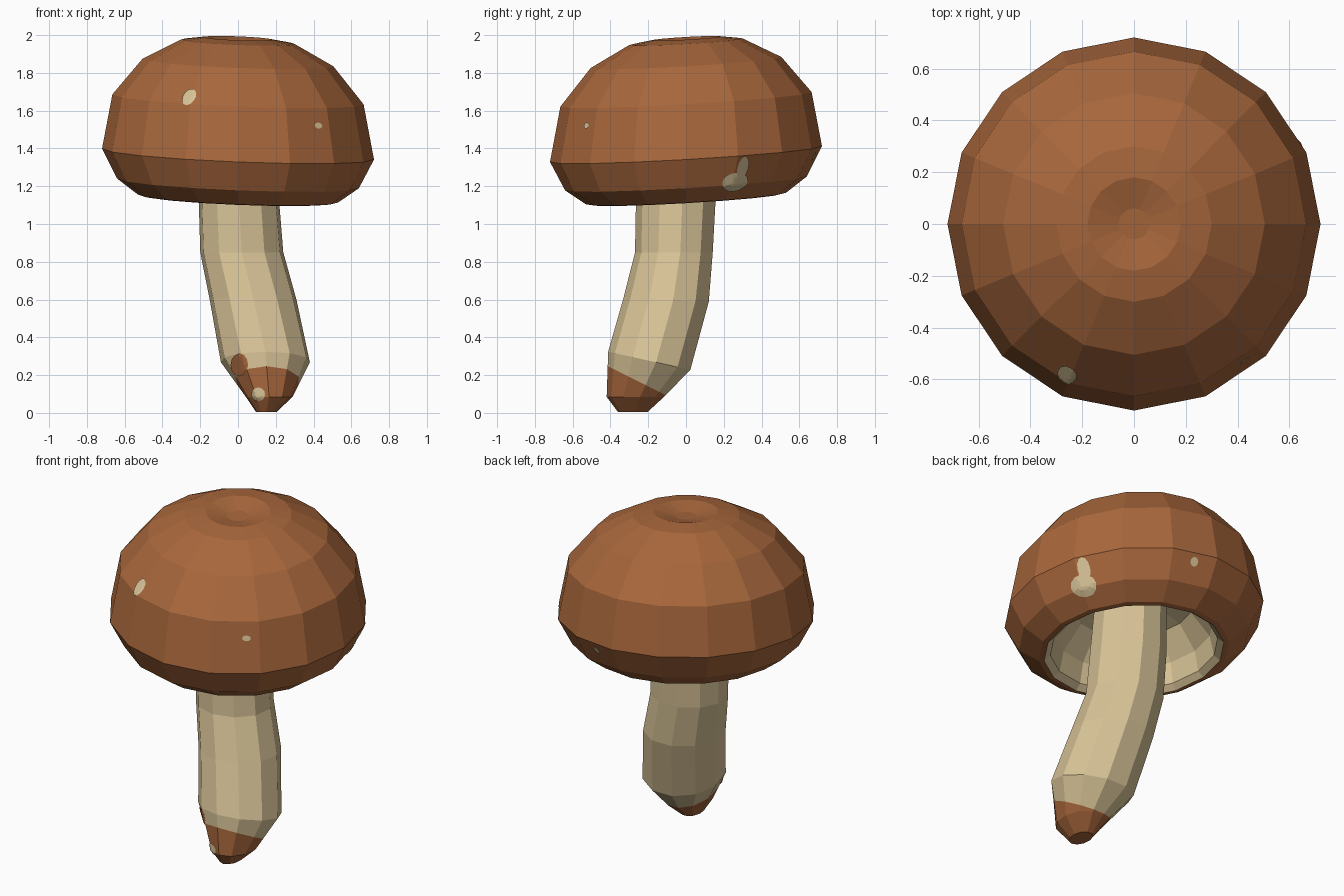
import bpy, bmesh, math
from mathutils import Vector
from mathutils.bvhtree import BVHTree

if "Cube" in bpy.data.objects:
    bpy.data.objects.remove(bpy.data.objects["Cube"])


def material(name, rgb):
    m = bpy.data.materials.new(name)
    m.diffuse_color = (*rgb, 1)
    m.use_nodes = True
    m.node_tree.nodes["Principled BSDF"].inputs["Base Color"].default_value = m.diffuse_color
    return m


BROWN = material("cap brown", (0.39, 0.135, 0.045))
CREAM = material("stem cream", (0.69, 0.55, 0.31))


def loft(rings, sides, phase=0.0):
    """Closed skin through rings (cx, cy, rx, ry, z, tilt_x, tilt_y)."""
    bm = bmesh.new()
    rows = []
    for cx, cy, rx, ry, z, tx, ty in rings:
        row = []
        for i in range(sides):
            a = 2 * math.pi * i / sides + phase
            dx, dy = rx * math.cos(a), ry * math.sin(a)
            row.append(bm.verts.new((cx + dx, cy + dy, z + tx * dx + ty * dy)))
        rows.append(row)
    faces = []
    for a, b in zip(rows, rows[1:]):
        faces.append([bm.faces.new((a[i], a[(i + 1) % sides], b[(i + 1) % sides], b[i]))
                      for i in range(sides)])
    bm.faces.new(rows[-1])
    bm.faces.new(rows[0])
    bmesh.ops.recalc_face_normals(bm, faces=bm.faces)
    return bm, faces


def finish(bm, name, mats):
    me = bpy.data.meshes.new(name)
    bm.to_mesh(me)
    bm.free()
    for m in mats:
        me.materials.append(m)
    ob = bpy.data.objects.new(name, me)
    bpy.context.collection.objects.link(ob)
    return ob


# Cap: slightly tilted dome, dented crown to rim, then hollow underside
profile = [(0.06, 1.955), (0.18, 1.983), (0.30, 1.965), (0.505, 1.855), (0.665, 1.66),
           (0.72, 1.37), (0.64, 1.215), (0.53, 1.135), (0.50, 1.13),
           (0.465, 1.16), (0.44, 1.28), (0.33, 1.42), (0.12, 1.48)]
cap, rows = loft([(0, 0, r, r, z, -0.04, 0.058) for r, z in profile], 16)
for row in rows[8:]:
    for f in row:
        f.material_index = 1
for f in cap.faces:
    if len(f.verts) == 16 and f.calc_center_median().z < 1.7:
        f.material_index = 1
cap_tree = BVHTree.FromBMesh(cap)
finish(cap, "cap", [BROWN, CREAM])

# Stem: bent, with a pointed foot
stem, _ = loft([(0.15, -0.28, 0.055, 0.08, 0.005, 0, 0),
                (0.165, -0.265, 0.125, 0.155, 0.085, 0, 0),
                (0.145, -0.19, 0.238, 0.222, 0.275, 0, -0.22),
                (0.08, -0.10, 0.232, 0.23, 0.60, 0, -0.05),
                (0.02, -0.06, 0.222, 0.21, 0.85, 0, 0),
                (0.005, -0.05, 0.215, 0.215, 1.12, 0, 0),
                (0, -0.03, 0.20, 0.20, 1.48, 0, 0)], 11, -math.pi / 2)
# Earth-brown foot, cut along a slanting plane that is higher in front
foot_point, foot_normal = Vector((0.15, -0.35, 0.215)), Vector((0, 0.5, 1)).normalized()
bmesh.ops.bisect_plane(stem, geom=stem.verts[:] + stem.edges[:] + stem.faces[:],
                       plane_co=foot_point, plane_no=foot_normal)
for f in stem.faces:
    f.material_index = int((f.calc_center_median() - foot_point).dot(foot_normal) < 0)
stem_tree = BVHTree.FromBMesh(stem)
finish(stem, "stem", [CREAM, BROWN])


def spot(name, tree, axis, angle, z, w, h, mat):
    """Thin oval patch laid on a surface; angle is the compass side it faces."""
    a = math.radians(angle)
    out = Vector((math.cos(a), math.sin(a), 0))
    side = Vector((-out.y, out.x, 0))
    bm = bmesh.new()

    def lay(u, v):
        start = Vector((axis[0], axis[1], z)) + out * 2 + side * u + Vector((0, 0, v))
        hit, normal, _, _ = tree.ray_cast(start, -out)
        return bm.verts.new(hit + normal * 0.006)

    n, steps = 12, 4
    centre = lay(0, 0)
    rings = []
    for s in range(1, steps + 1):
        rings.append([lay(w * s / steps * math.cos(2 * math.pi * i / n),
                          h * s / steps * math.sin(2 * math.pi * i / n)) for i in range(n)])
    for i in range(n):
        j = (i + 1) % n
        bm.faces.new((centre, rings[0][i], rings[0][j]))
        for p, q in zip(rings, rings[1:]):
            bm.faces.new((p[i], q[i], q[j], p[j]))
    finish(bm, name, [mat])


# Pale flecks on the cap
for name, angle, z, w, h in [("front_fleck", 246, 1.67, 0.038, 0.042),
                             ("front_right_fleck", 309, 1.52, 0.024, 0.016),
                             ("right_fleck_low", 24, 1.225, 0.075, 0.05),
                             ("right_fleck_high", 26, 1.30, 0.036, 0.06),
                             ("back_fleck", 79, 1.36, 0.024, 0.024)]:
    spot(name, cap_tree, (0, 0), angle, z, w, h, CREAM)

# Mottling on the foot
spot("foot_fleck", stem_tree, (0.11, -0.26), 270, 0.10, 0.035, 0.035, CREAM)
spot("foot_stain", stem_tree, (0.01, -0.2), 270, 0.255, 0.045, 0.06, BROWN)
